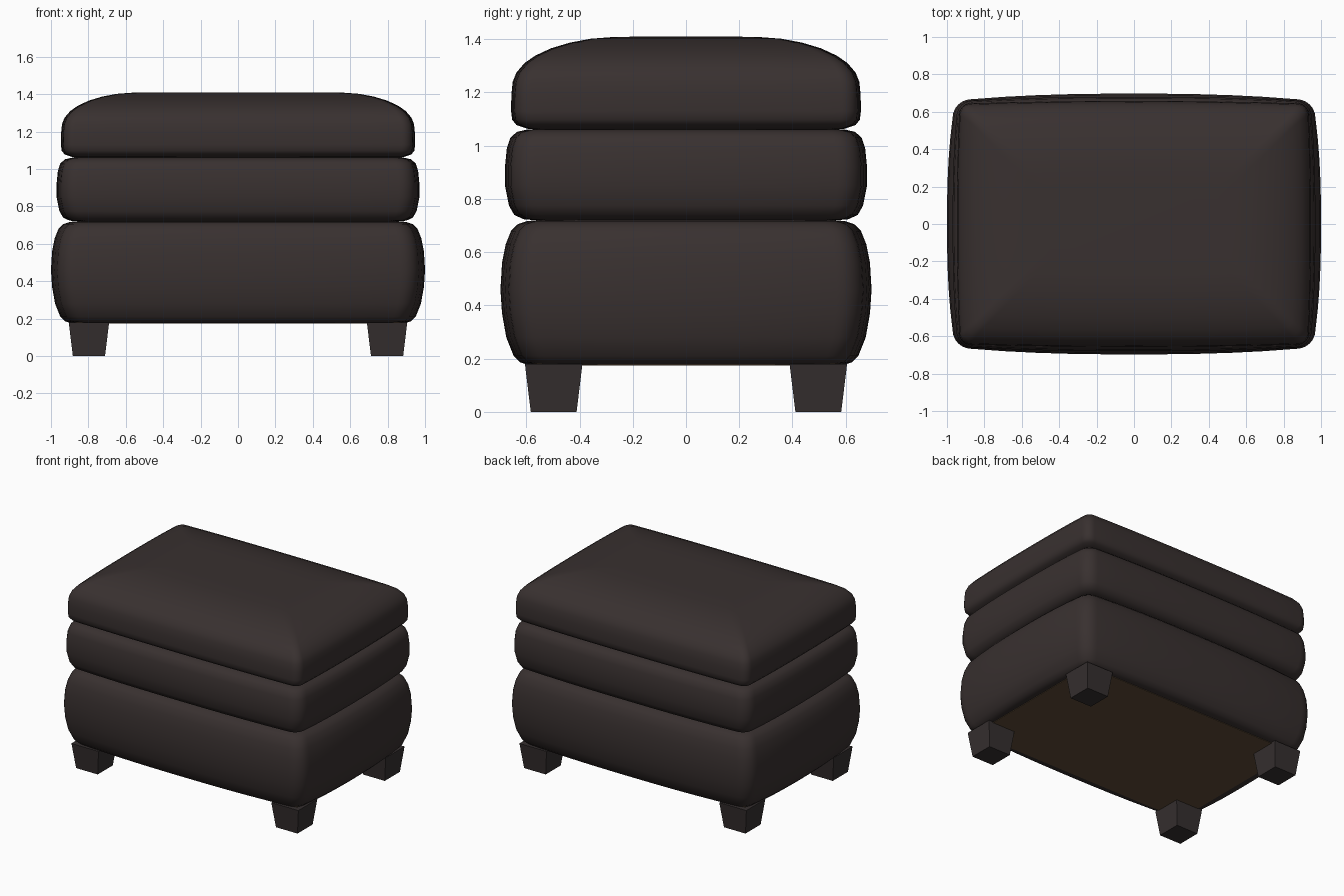
import bpy
import bmesh
import math
from mathutils import Vector

if "Cube" in bpy.data.objects:
    bpy.data.objects.remove(bpy.data.objects["Cube"], do_unlink=True)


def make_material(name, rgb):
    mat = bpy.data.materials.new(name)
    mat.use_nodes = True
    colour = (*rgb, 1.0)
    mat.diffuse_color = colour
    mat.node_tree.nodes["Principled BSDF"].inputs["Base Color"].default_value = colour
    return mat


leather = make_material("dark brown leather", (0.040, 0.030, 0.029))
wood = make_material("dark wood", (0.036, 0.029, 0.029))
lining = make_material("brown lining", (0.115, 0.072, 0.039))


def finish(name, bm, mat, smooth_angle=None):
    bmesh.ops.recalc_face_normals(bm, faces=bm.faces)
    mesh = bpy.data.meshes.new(name)
    bm.to_mesh(mesh)
    bm.free()
    mesh.materials.append(mat)
    obj = bpy.data.objects.new(name, mesh)
    bpy.context.collection.objects.link(obj)
    if smooth_angle:
        bpy.ops.object.select_all(action="DESELECT")
        obj.select_set(True)
        bpy.context.view_layer.objects.active = obj
        bpy.ops.object.shade_smooth_by_angle(angle=math.radians(smooth_angle))
    return obj


def outline(hx, hy, radius, bow, z, arc=6, side=10):
    """Rounded rectangle whose straight sides bow outwards slightly."""
    corners = [(1, 1), (-1, 1), (-1, -1), (1, -1)]
    points = []
    for i, (sx, sy) in enumerate(corners):
        cx, cy = sx * (hx - bow - radius), sy * (hy - bow - radius)
        for k in range(arc + 1):
            a = math.pi / 2 * (i + k / arc)
            points.append(Vector((cx + radius * math.cos(a), cy + radius * math.sin(a), z)))
        # intermediate points along the next side
        nx, ny = corners[(i + 1) % 4]
        a = math.pi / 2 * (i + 1)
        normal = Vector((math.cos(a), math.sin(a), 0))
        start = points[-1].copy()
        end = Vector((nx * (hx - bow - radius), ny * (hy - bow - radius), z)) + normal * radius
        for k in range(1, side):
            t = k / side
            swell = bow * (1 - abs(2 * t - 1) ** 2.5)
            points.append(start.lerp(end, t) + normal * swell)
    return points


def cushion(name, hx, hy, radius, bow, profile):
    """Loft of outlines; profile holds (inset, height) pairs, bottom to top."""
    bm = bmesh.new()
    rings = []
    for inset, z in profile:
        r = max(radius - inset * 0.3, 0.04)
        ring = outline(hx - inset, hy - inset, r, bow, z)
        rings.append([bm.verts.new(p) for p in ring])
    for low, high in zip(rings, rings[1:]):
        for i in range(len(low)):
            j = (i + 1) % len(low)
            bm.faces.new((low[i], low[j], high[j], high[i]))
    bm.faces.new(rings[0])
    bm.faces.new(rings[-1])
    return finish(name, bm, leather, 45)


# Upholstered body in three stacked cushions
cushion("base_cushion", 1.0, 0.697, 0.10, 0.03,
        [(0.10, 0.178), (0.075, 0.186), (0.05, 0.21), (0.022, 0.28), (0.006, 0.37),
         (0.0, 0.46), (0.006, 0.56), (0.02, 0.63), (0.04, 0.68), (0.065, 0.705),
         (0.10, 0.717), (0.16, 0.722)])
cushion("middle_cushion", 0.97, 0.68, 0.09, 0.02,
        [(0.14, 0.718), (0.07, 0.724), (0.035, 0.74), (0.015, 0.775), (0.0, 0.85),
         (0.0, 0.92), (0.007, 0.99), (0.02, 1.03), (0.045, 1.052), (0.08, 1.060),
         (0.14, 1.064)])
cushion("top_cushion", 0.947, 0.657, 0.06, 0.012,
        [(0.12, 1.058), (0.06, 1.064), (0.02, 1.078), (0.004, 1.098), (0.0, 1.13),
         (0.001, 1.19), (0.006, 1.24), (0.02, 1.275), (0.05, 1.31), (0.09, 1.338),
         (0.15, 1.366), (0.22, 1.387), (0.30, 1.402), (0.38, 1.408), (0.48, 1.410)])

# Lining plate under the base
bm = bmesh.new()
bmesh.ops.create_cube(bm, size=1)
for v in bm.verts:
    v.co = Vector((v.co.x * 1.74, v.co.y * 1.14, v.co.z * 0.008 + 0.178))
finish("underside_lining", bm, lining)

# Four tapered legs
for y_name, sy in (("front", -1), ("back", 1)):
    for x_name, sx in (("left", 1), ("right", -1)):
        bm = bmesh.new()
        bmesh.ops.create_cube(bm, size=2)
        for v in bm.verts:
            half = 0.108 if v.co.z > 0 else 0.086
            v.co = Vector((sx * 0.797 + v.co.x * half, sy * 0.497 + v.co.y * half,
                           0.18 if v.co.z > 0 else 0.0))
        finish(f"{y_name}_{x_name}_leg", bm, wood)
